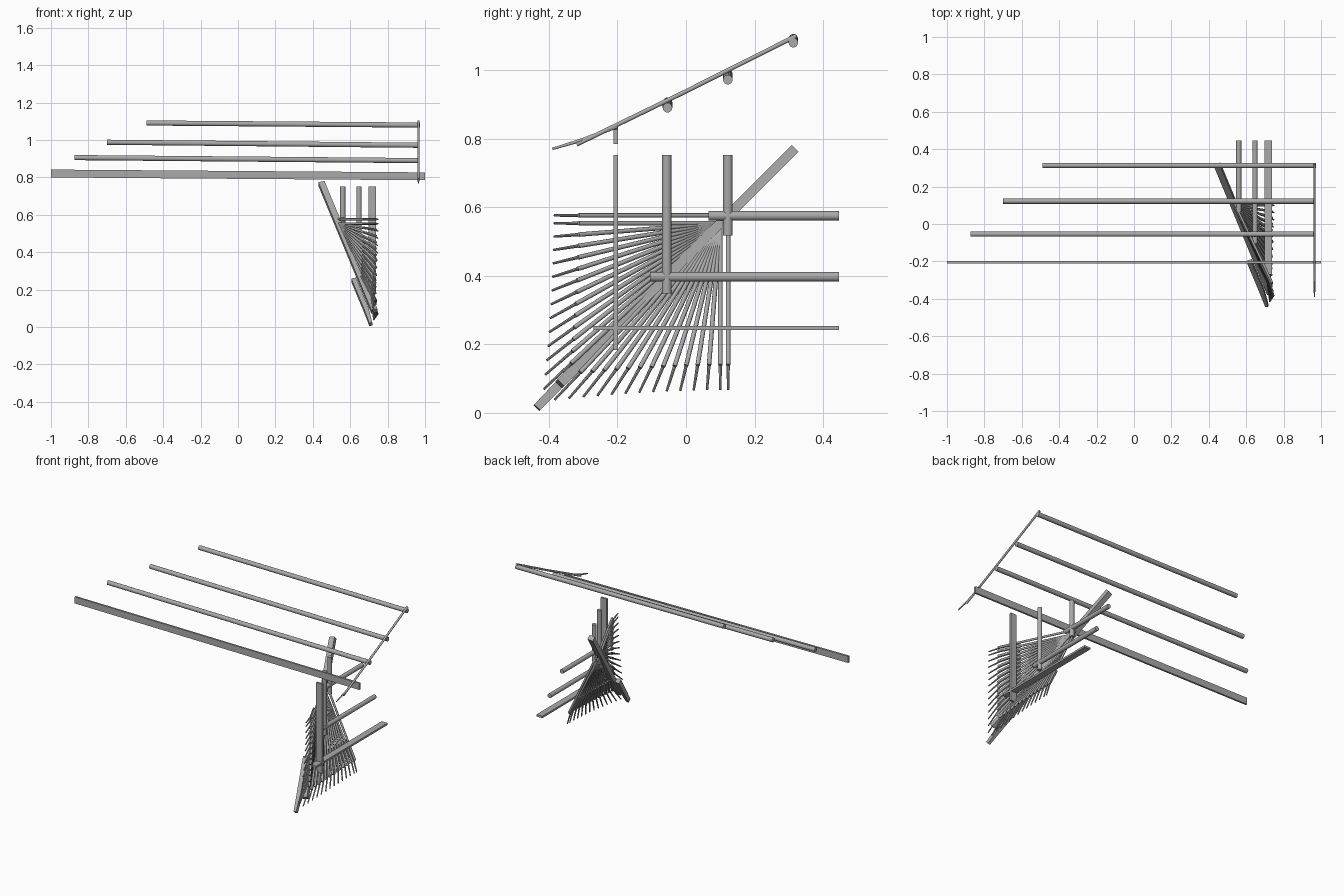
import bpy, bmesh, math
from mathutils import Vector

cube = bpy.data.objects.get("Cube")
if cube:
    bpy.data.objects.remove(cube, do_unlink=True)

timber = bpy.data.materials.new("timber_grey")
timber.use_nodes = True
timber.diffuse_color = (0.4, 0.4, 0.4, 1)
timber.node_tree.nodes["Principled BSDF"].inputs["Base Color"].default_value = (0.4, 0.4, 0.4, 1)


def sweep(name, points, sizes, up=(0, 0, 1), square=False, sides=14):
    """Sweep a round or rectangular section of (width, depth) along a path."""
    points = [Vector(p) for p in points]
    bm = bmesh.new()
    rings = []
    for i, p in enumerate(points):
        ahead = points[min(i + 1, len(points) - 1)]
        behind = points[max(i - 1, 0)]
        along = (ahead - behind).normalized()
        across = along.cross(Vector(up)).normalized()
        rise = across.cross(along)
        w, d = sizes[i] if len(sizes) > 1 else sizes[0]
        if square:
            section = [(-1, -1), (1, -1), (1, 1), (-1, 1)]
        else:
            section = [(math.cos(math.tau * k / sides), math.sin(math.tau * k / sides)) for k in range(sides)]
        rings.append([bm.verts.new(p + across * a * w / 2 + rise * b * d / 2) for a, b in section])
    n = len(rings[0])
    for low, high in zip(rings, rings[1:]):
        for k in range(n):
            bm.faces.new((low[k], low[(k + 1) % n], high[(k + 1) % n], high[k]))
    bm.faces.new(rings[0][::-1])
    bm.faces.new(rings[-1])
    bmesh.ops.recalc_face_normals(bm, faces=bm.faces)
    mesh = bpy.data.meshes.new(name)
    bm.to_mesh(mesh)
    bm.free()
    mesh.materials.append(timber)
    obj = bpy.data.objects.new(name, mesh)
    bpy.context.collection.objects.link(obj)
    if not square:
        bpy.ops.object.select_all(action="DESELECT")
        obj.select_set(True)
        bpy.context.view_layer.objects.active = obj
        bpy.ops.object.shade_smooth_by_angle(angle=math.radians(40))
    return obj


def swap(p):
    """Mirror a point across the diagonal plane of the hip."""
    return (p[0], p[2] - 0.453, p[1] + 0.453)


LOG = 0.028
PLANK = (0.012, 0.042)

# Long eave plank and three purlins, rising slightly to the far end
sweep("eave_plank", [(-1, -0.205, 0.821), (1, -0.205, 0.806)], [PLANK], square=True)
for k, (x0, x1, y, z0, z1) in enumerate([(-0.875, 0.968, -0.054, 0.906, 0.890),
                                         (-0.70, 0.968, 0.122, 0.988, 0.972),
                                         (-0.49, 0.972, 0.313, 1.091, 1.080)]):
    sweep(f"purlin_{k + 1}", [(x0, y, z0), (x1, y, z1)], [(LOG, LOG)])

# Common rafter with its flying rafter on the tail
sweep("common_rafter", [(0.965, -0.319, 0.783), (0.965, 0.0, 0.938), (0.965, 0.322, 1.100)], [(0.013, 0.013)])
sweep("common_flying_rafter", [(0.965, -0.20, 0.836), (0.965, -0.30, 0.797), (0.965, -0.39, 0.770)],
      [(0.011, 0.011), (0.011, 0.011), (0.007, 0.007)])

# Corner purlins and planks, crossing under the hip in two directions
for k, (x, offset, start) in enumerate([(0.718, -0.205, -0.27), (0.647, -0.056, -0.105), (0.56, 0.122, 0.065)]):
    across = swap((x, offset, 0))[2]
    flat = k == 0
    size = PLANK if flat else (LOG, LOG)
    sweep(f"corner_beam_{k + 1}_upright", [(x, offset, start + 0.453), (x, offset, 0.752)],
          [size], up=(1, 0, 0), square=flat)
    sweep(f"corner_beam_{k + 1}_level", [(x, start, across), (x, 0.447, across)],
          [size], up=(1, 0, 0), square=flat)

# Hip rafter and the flying hip riding on it
sweep("hip_rafter", [(0.446, 0.315, 0.768), (0.729, -0.368, 0.085)], [(0.028, 0.034)], up=(1, 0, 0), square=True)
sweep("flying_hip", [(0.618, -0.20, 0.253), (0.685, -0.36, 0.093), (0.710, -0.435, 0.015)],
      [(0.026, 0.026), (0.026, 0.026), (0.024, 0.016)], up=(1, 0, 0), square=True)

# Fan rafters on both sides of the hip
COUNT = 14
for i in range(COUNT):
    t = i / (COUNT - 1)
    lift = t * t
    tip_z = 0.576 if i == 0 else 0.553 - 0.0385 * (i - 1) - 0.00015 * (i - 1) ** 2
    head = Vector((0.532, 0.122, 0.576) if i == 0 else (0.535, 0.10, 0.553))
    tip = Vector((0.748 - 0.022 * lift, -0.385 - 0.03 * lift, tip_z))

    def at(y, x):
        f = (head.y - y) / (head.y - tip.y)
        return (x, y, head.z + (tip.z - head.z) * f)

    end_y, end_x = -0.313 - 0.022 * lift, 0.738 - 0.004 * lift
    seat = head.x + (end_x - head.x) * (head.y + 0.20) / (head.y - end_y)
    rafter = [head, at(end_y, end_x)]
    flyer = [at(-0.20, seat - 0.013), at(-0.31, 0.726 - 0.012 * lift), tip]
    for side, place in (("level", tuple), ("upright", swap)):
        sweep(f"fan_rafter_{side}_{i + 1}", [place(p) for p in rafter], [(0.013, 0.013)], up=(1, 0, 0), sides=10)
        sweep(f"fan_flying_rafter_{side}_{i + 1}", [place(p) for p in flyer],
              [(0.010, 0.010), (0.010, 0.010), (0.007, 0.007)], up=(1, 0, 0), sides=8)
